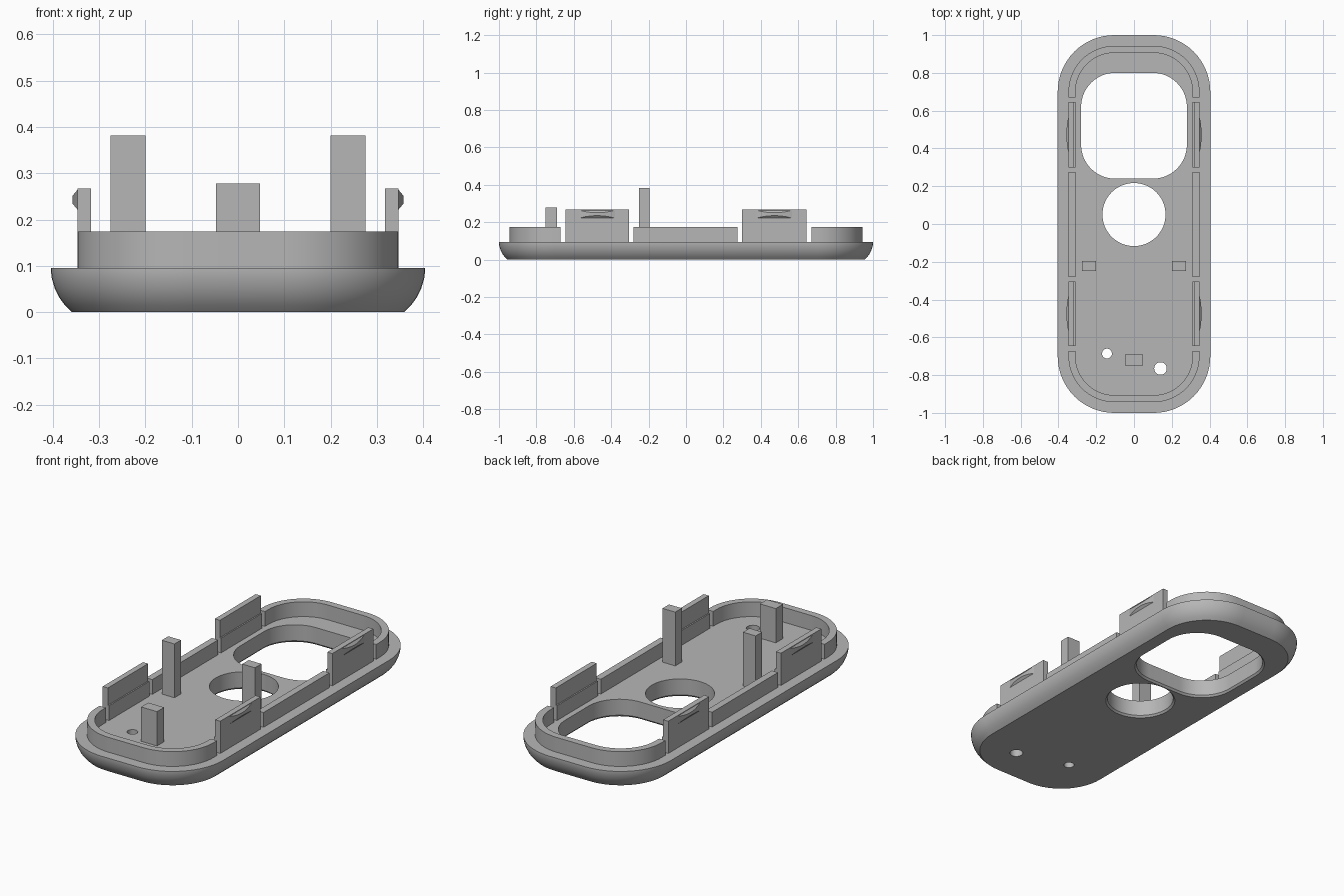
import bpy, bmesh, math
from mathutils import Vector

cube = bpy.data.objects.get("Cube")
if cube:
    bpy.data.objects.remove(cube, do_unlink=True)

grey = bpy.data.materials.new("matte grey")
grey.use_nodes = True
COLOUR = (0.47, 0.47, 0.47, 1)
grey.diffuse_color = COLOUR
grey.node_tree.nodes["Principled BSDF"].inputs["Base Color"].default_value = COLOUR


def finish(name, bm):
    bmesh.ops.recalc_face_normals(bm, faces=bm.faces[:])
    mesh = bpy.data.meshes.new(name)
    bm.to_mesh(mesh)
    bm.free()
    mesh.materials.append(grey)
    obj = bpy.data.objects.new(name, mesh)
    bpy.context.collection.objects.link(obj)
    return obj


def outline(hx, hy, r, inset=0, cx=0, cy=0, steps=16):
    """Rounded rectangle, shrunk by inset, as a list of (x, y)."""
    pts = []
    for q, (sx, sy) in enumerate([(1, 1), (-1, 1), (-1, -1), (1, -1)]):
        for i in range(steps + 1):
            a = (q + i / steps) * math.pi / 2
            pts.append((cx + sx * (hx - r) + (r - inset) * math.cos(a),
                        cy + sy * (hy - r) + (r - inset) * math.sin(a)))
    return pts


def loft(name, rings, closed=False):
    """Skin a stack of (points, z) rings; cap the ends or close the loop."""
    bm = bmesh.new()
    loops = [[bm.verts.new((x, y, z)) for x, y in pts] for pts, z in rings]
    n = len(loops[0])
    pairs = list(zip(loops, loops[1:]))
    if closed:
        pairs.append((loops[-1], loops[0]))
    else:
        bm.faces.new(loops[0])
        bm.faces.new(loops[-1])
    for a, b in pairs:
        for i in range(n):
            j = (i + 1) % n
            bm.faces.new((a[i], a[j], b[j], b[i]))
    bmesh.ops.remove_doubles(bm, verts=bm.verts[:], dist=1e-5)
    return finish(name, bm)


def box(name, lo, hi):
    bm = bmesh.new()
    bmesh.ops.create_cube(bm, size=1)
    lo, hi = Vector(lo), Vector(hi)
    for v in bm.verts:
        v.co = (lo + hi) / 2 + v.co * (hi - lo)
    return finish(name, bm)


def cut(obj, cutters):
    """Subtract the cutters, bake the result and remove them."""
    for c in cutters:
        c.hide_render = True
        mod = obj.modifiers.new("cut", "BOOLEAN")
        mod.operation, mod.solver, mod.object = "DIFFERENCE", "EXACT", c
    graph = bpy.context.evaluated_depsgraph_get()
    mesh = bpy.data.meshes.new_from_object(obj.evaluated_get(graph))
    obj.modifiers.clear()
    obj.data = mesh
    for c in cutters:
        bpy.data.objects.remove(c, do_unlink=True)


def smooth(obj):
    obj.data.shade_smooth()
    obj.data.set_sharp_from_angle(angle=math.radians(30))


FLOOR, LIP_TOP, CLIP_TOP = 0.095, 0.174, 0.267
BODY = (0.404, 1.0, 0.30)

# Base plate with rounded underside
profile = [(0.045, 0), (0.030, 0.015), (0.017, 0.033), (0.008, 0.052),
           (0.002, 0.072), (0, 0.088), (0, FLOOR)]
plate = loft("base_plate", [(outline(*BODY, inset=i), z) for i, z in profile])


# Through openings: window, round port and two pin holes
def opening(hx, hy, r, cx, cy, chamfer):
    levels = [(-chamfer, -0.001), (0, max(chamfer, 0.005)), (0, 0.2)]
    return loft("opening_cutter",
                [(outline(hx, hy, r, i, cx, cy), z) for i, z in levels])


cut(plate, [opening(0.28, 0.28, 0.18, 0, 0.52, 0.01),
            opening(0.167, 0.167, 0.167, 0, 0.05, 0.01),
            opening(0.026, 0.026, 0.026, -0.143, -0.686, 0),
            opening(0.033, 0.033, 0.033, 0.14, -0.765, 0)])
smooth(plate)

# Raised lip, split by narrow slots beside each clip
outer, inner = outline(*BODY, inset=0.057), outline(*BODY, inset=0.094)
lip = loft("raised_lip", [(outer, FLOOR), (outer, LIP_TOP),
                          (inner, LIP_TOP), (inner, FLOOR)], closed=True)
slots = [(-0.672, -0.645), (-0.305, -0.28), (0.275, 0.30), (0.645, 0.67)]
cut(lip, [box("slot_cutter", (-0.5, a, 0), (0.5, b, 0.3)) for a, b in slots])
smooth(lip)


# Snap ridge: an arc in plan with bevelled upper and lower edges
def ridge(name, side, cy):
    bm = bmesh.new()
    half, depth, lo, hi, n = 0.095, 0.011, 0.222, 0.264, 12
    base = 0.347
    rows = []
    for i in range(n + 1):
        t = -1 + 2 * i / n
        d = depth * (1 - t * t)
        section = [(base - 0.004, lo), (base, lo), (base + d, lo + 1.2 * d),
                   (base + d, hi - 1.2 * d), (base, hi), (base - 0.004, hi)]
        rows.append([bm.verts.new((side * x, cy + t * half, z)) for x, z in section])
    for a, b in zip(rows, rows[1:]):
        for i in range(6):
            j = (i + 1) % 6
            bm.faces.new((a[i], a[j], b[j], b[i]))
    bm.faces.new(rows[0])
    bm.faces.new(rows[-1])
    bmesh.ops.remove_doubles(bm, verts=bm.verts[:], dist=1e-5)
    smooth(finish(name, bm))


# Clips, ridges and tall posts on both sides
for side, label in ((1, "left"), (-1, "right")):
    for end, a, b in (("front", -0.645, -0.305), ("back", 0.30, 0.645)):
        xs = sorted((side * 0.317, side * 0.347))
        box(f"{end}_{label}_clip", (xs[0], a, LIP_TOP), (xs[1], b, CLIP_TOP))
        ridge(f"{end}_{label}_clip_ridge", side, (a + b) / 2)
    xs = sorted((side * 0.20, side * 0.275))
    box(f"{label}_tall_post", (xs[0], -0.25, FLOOR), (xs[1], -0.195, 0.382))

# Short centre post near the front
box("front_short_post", (-0.047, -0.75, FLOOR), (0.047, -0.69, 0.278))
